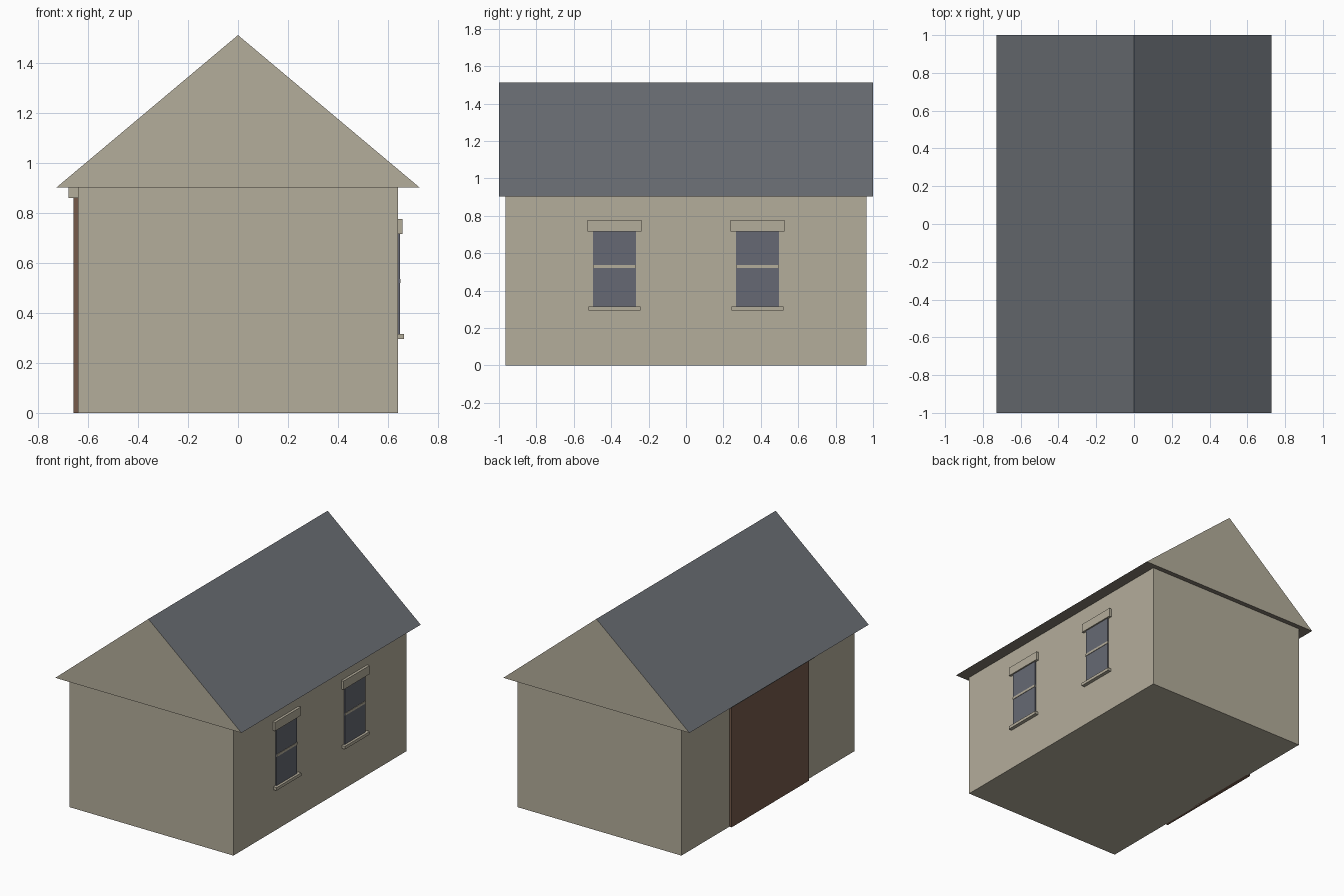
import bpy
import bmesh

cube = bpy.data.objects.get("Cube")
if cube:
    bpy.data.objects.remove(cube, do_unlink=True)


def material(name, rgb):
    """Flat colour from 0-255 sRGB values, stored as linear."""
    lin = [((c / 255 + 0.055) / 1.055) ** 2.4 for c in rgb] + [1.0]
    mat = bpy.data.materials.new(name)
    mat.use_nodes = True
    mat.diffuse_color = lin
    mat.node_tree.nodes["Principled BSDF"].inputs["Base Color"].default_value = lin
    return mat


STONE = material("pale stone", (180, 173, 155))
SLATE = material("grey slate", (105, 109, 115))
SOFFIT = material("soffit brown grey", (130, 123, 112))
GLASS = material("window glass", (102, 105, 115))
WOOD = material("brown wood", (118, 91, 75))


def finish(name, bm, mats):
    bmesh.ops.recalc_face_normals(bm, faces=bm.faces)
    mesh = bpy.data.meshes.new(name)
    for mat in mats:
        mesh.materials.append(mat)
    bm.to_mesh(mesh)
    bm.free()
    obj = bpy.data.objects.new(name, mesh)
    bpy.context.collection.objects.link(obj)
    return obj


def box(name, xs, ys, zs, mat):
    bm = bmesh.new()
    bmesh.ops.create_cube(bm, size=1)
    for v in bm.verts:
        v.co = [lo + (c + 0.5) * (hi - lo) for c, (lo, hi) in zip(v.co, (xs, ys, zs))]
    return finish(name, bm, [mat])


EAVE, RIDGE = 0.903, 1.513
WALL_X, WALL_Y = 0.64, 0.965
ROOF_X = 0.727

# Walls
box("walls", (-WALL_X, WALL_X), (-WALL_Y, WALL_Y), (0, EAVE), STONE)

# Gabled roof: triangle profile extruded along the ridge
bm = bmesh.new()
profile = [(-ROOF_X, EAVE), (ROOF_X, EAVE), (0, RIDGE)]
gable = bm.faces.new([bm.verts.new((x, -1, z)) for x, z in profile])
ext = bmesh.ops.extrude_face_region(bm, geom=[gable])
bmesh.ops.translate(bm, vec=(0, 2, 0),
                    verts=[g for g in ext["geom"] if isinstance(g, bmesh.types.BMVert)])
roof = finish("roof", bm, [SLATE, STONE, SOFFIT])
for face in roof.data.polygons:
    if abs(face.normal.y) > 0.9:
        face.material_index = 1      # gable ends
    elif face.normal.z < -0.9:
        face.material_index = 2      # underside

# Two sash windows on the left wall
for side, y in (("front", -0.382), ("back", 0.382)):
    def part(name, depth, half, zs, mat):
        box(f"{side}_window_{name}", (WALL_X - 0.01, WALL_X + depth),
            (y - half, y + half), zs, mat)

    part("glass", 0.008, 0.115, (0.315, 0.717), GLASS)
    part("rail", 0.011, 0.115, (0.52, 0.537), STONE)
    part("lintel", 0.018, 0.144, (0.716, 0.777), STONE)
    part("sill", 0.025, 0.138, (0.295, 0.316), STONE)

# Wide door and its lintel on the right wall
box("door", (-0.658, -WALL_X + 0.01), (-0.43, 0.43), (0, 0.862), WOOD)
box("door_lintel", (-0.678, -WALL_X + 0.01), (-0.47, 0.47), (0.86, EAVE), STONE)
